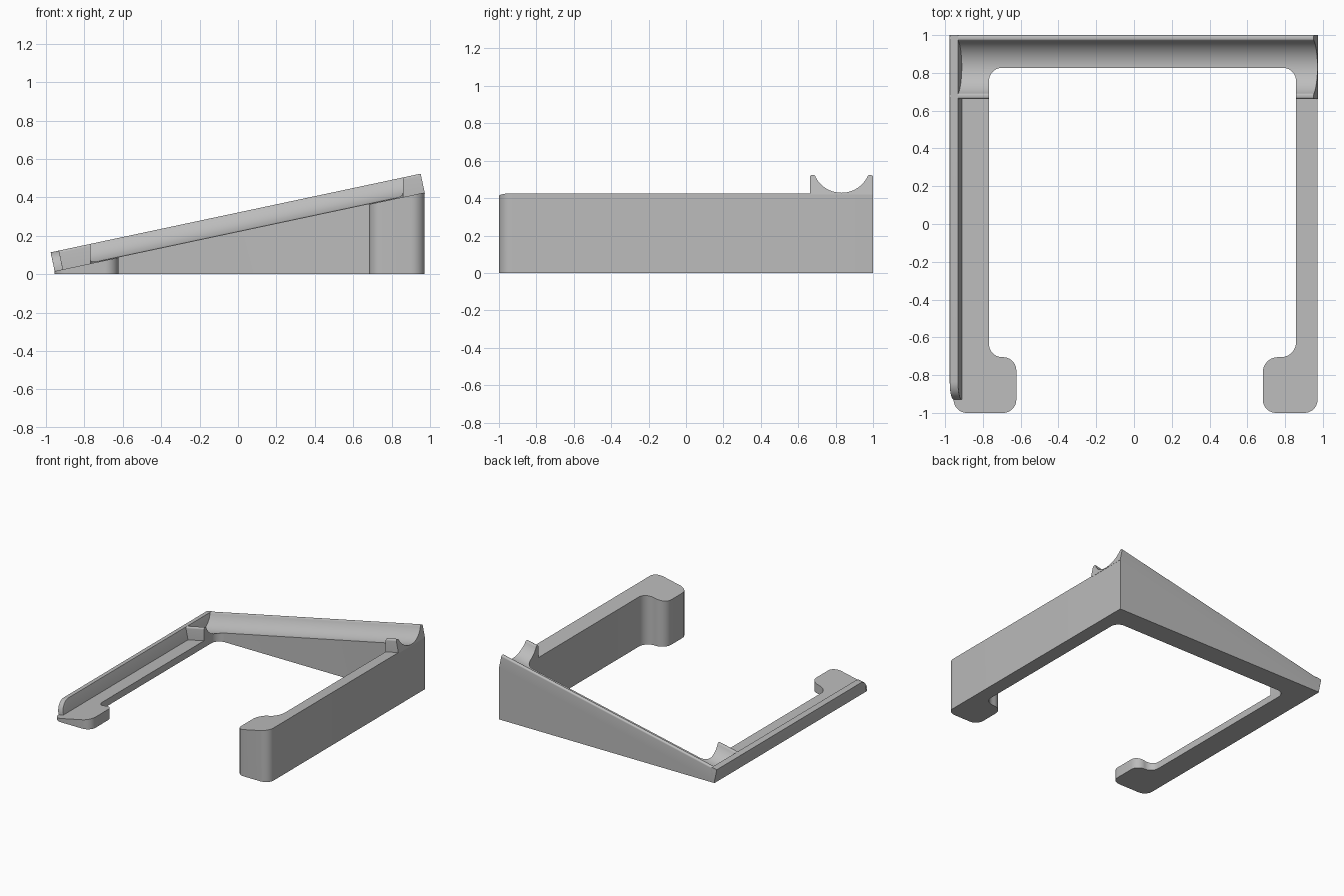
import bpy, bmesh, math
from mathutils import Matrix, Vector

if "Cube" in bpy.data.objects:
    bpy.data.objects.remove(bpy.data.objects["Cube"], do_unlink=True)

grey = bpy.data.materials.new("light grey plastic")
grey.use_nodes = True
colour = (0.5, 0.5, 0.5, 1)
grey.diffuse_color = colour
grey.node_tree.nodes["Principled BSDF"].inputs["Base Color"].default_value = colour

LEFT, RIGHT, LOW = -0.955, 0.972, 0.016
ANGLE = math.radians(12)
LENGTH = (RIGHT - LEFT) / math.cos(ANGLE)
TILT = Matrix.Translation((LEFT, 0, LOW)) @ Matrix.Rotation(-ANGLE, 4, 'Y')


def rounded(corners, steps=10):
    """Outline from (a, b, radius) corners, each rounded by a tangent arc."""
    out = []
    for i, (a, b, r) in enumerate(corners):
        p = Vector((a, b))
        if r == 0:
            out.append(p)
            continue
        d1 = (Vector(corners[i - 1][:2]) - p).normalized()
        d2 = (Vector(corners[(i + 1) % len(corners)][:2]) - p).normalized()
        half = d1.angle(d2) / 2
        t = r / math.tan(half)
        centre = p + (d1 + d2).normalized() * (r / math.sin(half))
        start, end = p + d1 * t - centre, p + d2 * t - centre
        sweep = start.angle(end)
        for k in range(steps + 1):
            f = k / steps
            arc = start * math.sin((1 - f) * sweep) + end * math.sin(f * sweep)
            out.append(centre + arc / math.sin(sweep))
    return out


def prism(name, outline, place, depth, matrix=Matrix()):
    """Extrude an outline by depth; place turns (a, b, d) into a 3D point."""
    bm = bmesh.new()
    rings = [[bm.verts.new(place(p[0], p[1], d)) for p in outline] for d in (0, depth)]
    for ring in rings:
        bm.faces.new(ring)
    n = len(outline)
    for i in range(n):
        j = (i + 1) % n
        bm.faces.new((rings[0][i], rings[0][j], rings[1][j], rings[1][i]))
    bmesh.ops.recalc_face_normals(bm, faces=bm.faces)
    mesh = bpy.data.meshes.new(name)
    bm.to_mesh(mesh)
    bm.free()
    mesh.materials.append(grey)
    obj = bpy.data.objects.new(name, mesh)
    obj.matrix_world = matrix
    bpy.context.collection.objects.link(obj)
    return obj


def smooth(obj):
    bpy.ops.object.select_all(action='DESELECT')
    obj.select_set(True)
    bpy.context.view_layer.objects.active = obj
    bpy.ops.object.shade_smooth_by_angle(angle=math.radians(30))


def apply(obj, mod):
    bpy.context.view_layer.objects.active = obj
    bpy.ops.object.modifier_apply(modifier=mod.name)


# Wedge body: U-shaped plan with a foot on each arm and a sloped top
plan = rounded([
    (LEFT, -1, 0.07), (-0.623, -1, 0.07), (-0.623, -0.705, 0.07), (-0.768, -0.705, 0.07),
    (-0.768, 0.827, 0.07), (0.858, 0.827, 0.07), (0.858, -0.705, 0.08), (0.682, -0.705, 0.08),
    (0.682, -1, 0.07), (RIGHT, -1, 0.07), (RIGHT, 1, 0), (LEFT, 1, 0)])
body = prism("wedge_body", plan,
             lambda x, y, d: (x, y, d * (LOW + (x - LEFT) * math.tan(ANGLE))), 1)

# Cradle along the back: two rounded rims with a round trough between them
H, SINK = 0.1, -0.006
MID, RADIUS, SPREAD = 0.831, 0.154, math.radians(62)
trough = [Vector((MID + RADIUS * math.sin(a), 0.003 + RADIUS * (1 - math.cos(a))))
          for a in (SPREAD * (k / 16 - 1) for k in range(33))]
front_rim = rounded([(0.662, SINK, 0), (0.662, H, 0.012), (0.688, H, 0.012),
                     (*trough[0], 0)], 5)[:-1]
back_rim = rounded([(*trough[-1], 0), (0.974, H, 0.012), (1, H, 0.012), (1, SINK, 0)], 5)[1:]
cradle = prism("cradle", front_rim + trough + back_rim,
               lambda y, z, d: (d, y, z), LENGTH, TILT)

# Opening between the arms, cut through the cradle
opening = prism("opening_cutter", rounded([
    (-0.768, 0.4, 0), (0.858, 0.4, 0), (0.858, 0.827, 0.07), (-0.768, 0.827, 0.07)]),
    lambda x, y, d: (x, y, d - 0.5), 2)
opening.hide_render = True
cut = cradle.modifiers.new("opening", 'BOOLEAN')
cut.operation, cut.object, cut.solver = 'DIFFERENCE', opening, 'EXACT'
apply(cradle, cut)
bpy.data.objects.remove(opening, do_unlink=True)

# Side lip on the low edge, curving down at its front end
lip = prism("side_lip", rounded([
    (-0.93, SINK, 0), (-0.93, H, 0.095), (1, H, 0), (1, SINK, 0)]),
    lambda y, z, d: (d, y, z), 0.045, TILT)
bevel = lip.modifiers.new("rounded_top", 'BEVEL')
bevel.width, bevel.segments, bevel.limit_method = 0.018, 4, 'WEIGHT'
weights = lip.data.attributes.new("bevel_weight_edge", 'FLOAT', 'EDGE')
for edge in lip.data.edges:
    a, b = (lip.data.vertices[v].co for v in edge.vertices)
    if abs(a.x - b.x) < 0.001 and max(a.z, b.z) > 0.01 and min(a.y, b.y) < 0.99:
        weights.data[edge.index].value = 1
apply(lip, bevel)

for part in (body, cradle, lip):
    smooth(part)
